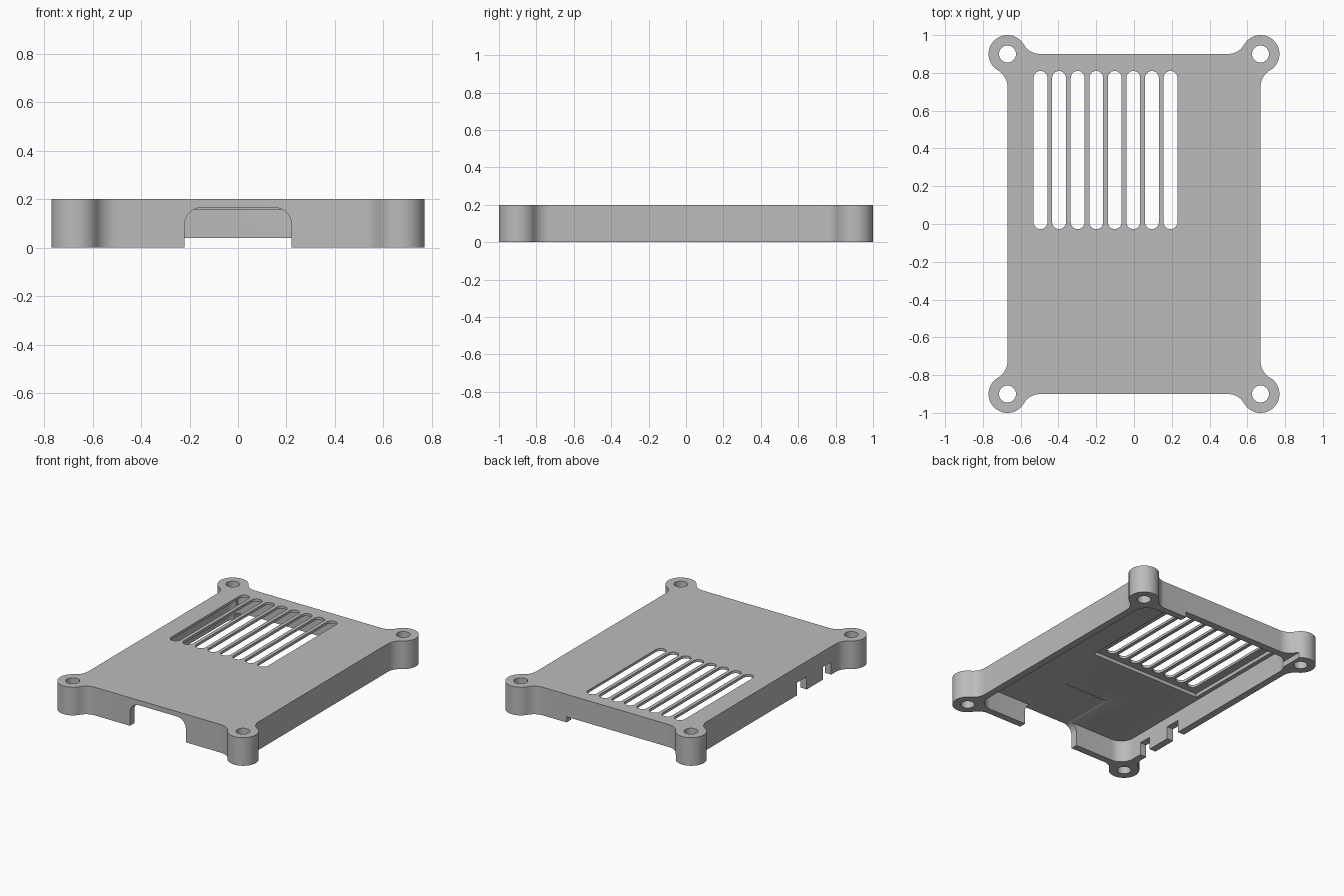
import bpy
import bmesh
from math import radians, sin, cos, sqrt
from mathutils import Vector

cube = bpy.data.objects.get("Cube")
if cube:
    bpy.data.objects.remove(cube, do_unlink=True)

HX, HY, H = 0.67, 0.90, 0.20      # wall half sizes and height
BOSS_R, FILLET_R, HOLE_R = 0.10, 0.10, 0.045
WALL, CEILING = 0.05, 0.157       # wall thickness, underside of plate

gray = bpy.data.materials.new("matte_gray")
gray.use_nodes = True
gray.diffuse_color = (0.5, 0.5, 0.5, 1)
bsdf = next(n for n in gray.node_tree.nodes if n.type == "BSDF_PRINCIPLED")
bsdf.inputs["Base Color"].default_value = (0.5, 0.5, 0.5, 1)
bsdf.inputs["Roughness"].default_value = 0.6


def arc(cx, cy, r, a0, a1, n=12):
    steps = [radians(a0 + (a1 - a0) * i / n) for i in range(n + 1)]
    return [(cx + r * cos(a), cy + r * sin(a)) for a in steps]


def rounded_rect(x0, x1, y0, y1, r, n=10):
    return (arc(x1 - r, y1 - r, r, 0, 90, n) + arc(x0 + r, y1 - r, r, 90, 180, n)
            + arc(x0 + r, y0 + r, r, 180, 270, n) + arc(x1 - r, y0 + r, r, 270, 360, n))


def prism(name, profile, lo, hi, along_y=False):
    """Extrude a 2D profile along z, or an xz profile along y."""
    bm = bmesh.new()
    place = (lambda u, v: (u, lo, v)) if along_y else (lambda u, v: (u, v, lo))
    face = bm.faces.new([bm.verts.new(place(u, v)) for u, v in profile])
    ext = bmesh.ops.extrude_face_region(bm, geom=[face])
    shift = Vector((0, hi - lo, 0)) if along_y else Vector((0, 0, hi - lo))
    bmesh.ops.translate(bm, vec=shift,
                        verts=[g for g in ext["geom"] if isinstance(g, bmesh.types.BMVert)])
    bmesh.ops.remove_doubles(bm, verts=bm.verts[:], dist=1e-5)
    bmesh.ops.recalc_face_normals(bm, faces=bm.faces[:])
    mesh = bpy.data.meshes.new(name)
    bm.to_mesh(mesh)
    bm.free()
    obj = bpy.data.objects.new(name, mesh)
    bpy.context.collection.objects.link(obj)
    return obj


def box(name, x0, x1, y0, y1, z0, z1):
    return prism(name, [(x0, y0), (x1, y0), (x1, y1), (x0, y1)], z0, z1)


def cut(target, cutter):
    cutter.hide_render = True
    mod = target.modifiers.new("cut", "BOOLEAN")
    mod.operation, mod.solver, mod.object = "DIFFERENCE", "EXACT", cutter
    bpy.context.view_layer.objects.active = target
    bpy.ops.object.modifier_apply(modifier=mod.name)
    bpy.data.objects.remove(cutter, do_unlink=True)


# Outline: one corner with round screw boss blended into both walls, mirrored
d = sqrt((BOSS_R + FILLET_R) ** 2 - FILLET_R ** 2)
corner = (arc(HX + FILLET_R, HY - d, FILLET_R, 180, 120, 8)
          + arc(HX, HY, BOSS_R, -60, 150, 32)[1:]
          + arc(HX - d, HY + FILLET_R, FILLET_R, -30, -90, 8)[1:])
outline = []
for sx, sy in ((1, 1), (-1, 1), (-1, -1), (1, -1)):
    pts = [(sx * x, sy * y) for x, y in corner]
    outline += pts if sx * sy > 0 else pts[::-1]
cover = prism("case_cover", outline, 0, H)

# Hollow interior
cut(cover, prism("cavity", rounded_rect(-HX + WALL, HX - WALL, -HY + WALL, HY - WALL, 0.1),
                 -0.1, CEILING))

# Screw holes
for sx in (-1, 1):
    for sy in (-1, 1):
        cut(cover, prism("screw_hole", arc(sx * HX, sy * HY, HOLE_R, 0, 360, 32)[:-1], -0.1, 0.3))

# Thinned area of the plate around the vents
cut(cover, box("vent_recess", -0.59, 0.285, -0.07, 0.845, 0.1, 0.182))

# Vent slots
for i in range(8):
    x = -0.495 + i * 0.0983
    cut(cover, prism("vent_slot", rounded_rect(x - 0.0365, x + 0.0365, -0.027, 0.81, 0.0364),
                     0.1, 0.3))

# Rounded connector opening in the front wall
top = arc(0.15, 0.095, 0.07, 0, 90) + arc(-0.15, 0.095, 0.07, 90, 180)
cut(cover, prism("front_opening", [(-0.22, -0.1), (0.22, -0.1)] + top, -1.1, -0.49, True))

# Long shallow cut in the back wall
cut(cover, box("back_opening", -0.6, 0.31, 0.8, 1.1, -0.1, 0.04))

# Port notches in the side wall
for y0, y1 in ((-0.40, -0.29), (-0.675, -0.58)):
    cut(cover, box("side_notch", -0.75, -0.6, y0, y1, -0.1, 0.09))

# Finish
cover.data.materials.clear()
cover.data.materials.append(gray)
for p in cover.data.polygons:
    p.material_index = 0
bpy.ops.object.select_all(action="DESELECT")
cover.select_set(True)
bpy.context.view_layer.objects.active = cover
bpy.ops.object.shade_smooth_by_angle(angle=radians(30))
